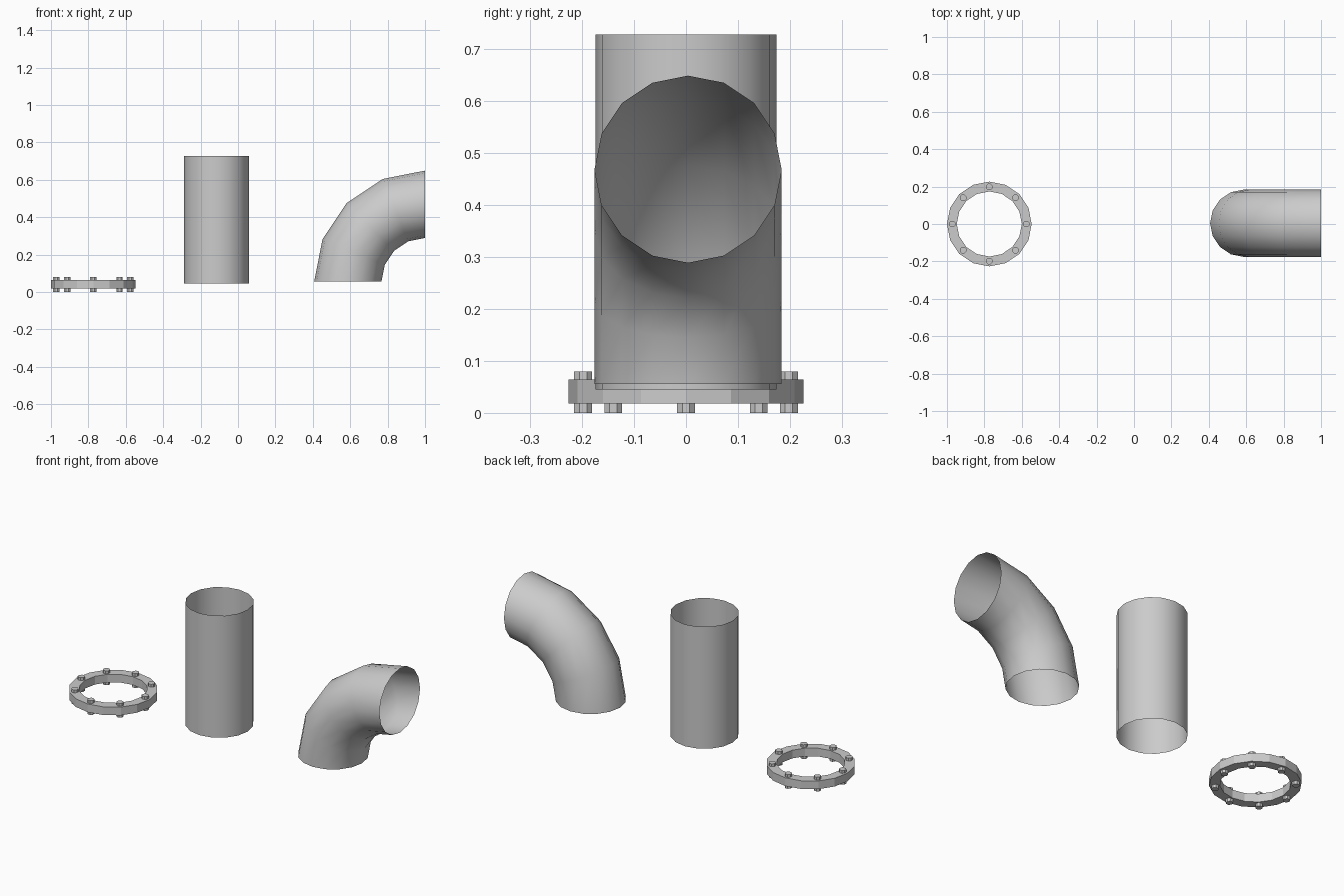
import bpy, bmesh
from math import sin, cos, pi

if "Cube" in bpy.data.objects:
    bpy.data.objects.remove(bpy.data.objects["Cube"])

SIDES = 16


def ring(bm, centre, u, v, r, n=SIDES, turn=0.0):
    """Ring of n vertices around centre in the plane of u and v."""
    out = []
    for i in range(n):
        a = 2 * pi * i / n + turn
        out.append(bm.verts.new([centre[k] + r * (cos(a) * u[k] + sin(a) * v[k])
                                 for k in range(3)]))
    return out


def bridge(bm, a, b):
    n = len(a)
    for i in range(n):
        j = (i + 1) % n
        bm.faces.new((a[i], a[j], b[j], b[i]))


def finish(bm, name, smooth=False):
    mesh = bpy.data.meshes.new(name)
    for f in bm.faces:
        f.smooth = smooth
    bm.to_mesh(mesh)
    bm.free()
    ob = bpy.data.objects.new(name, mesh)
    bpy.context.collection.objects.link(ob)
    return ob


X, Y = (1, 0, 0), (0, 1, 0)

# Flange: flat faceted washer-shaped ring
FX, FR, FI = -0.7735, 0.2265, 0.174
bm = bmesh.new()
loops = [ring(bm, (FX, 0, z), X, Y, r)
         for r, z in ((FR, 0.018), (FR, 0.064), (FI, 0.064), (FI, 0.018))]
for k in range(4):
    bridge(bm, loops[k], loops[(k + 1) % 4])
finish(bm, "flange_ring")

# Eight bolts passing through the flange
for i in range(8):
    a = i * pi / 4
    bm = bmesh.new()
    c = (FX + 0.198 * cos(a), 0.198 * sin(a))
    lo = ring(bm, (*c, 0.0), X, Y, 0.0187, 8, pi / 8)
    hi = ring(bm, (*c, 0.08), X, Y, 0.0187, 8, pi / 8)
    bridge(bm, lo, hi)
    bm.faces.new(lo[::-1])
    bm.faces.new(hi)
    finish(bm, f"flange_bolt_{i + 1}")

# Straight pipe: open thin tube
bm = bmesh.new()
bridge(bm, ring(bm, (-0.115, 0, 0.045), X, Y, 0.1745),
       ring(bm, (-0.115, 0, 0.728), X, Y, 0.1745))
finish(bm, "straight_pipe", True)

# Elbow pipe: open tube swept a quarter turn in four steps
bm = bmesh.new()
BEND, CX, CZ = 0.413, 1.0, 0.056
prev = None
for k in range(5):
    t = k * pi / 8
    out = (cos(t), 0, -sin(t))
    cur = ring(bm, (CX - BEND * cos(t), 0.004, CZ + BEND * sin(t)), out, Y, 0.18)
    if prev:
        bridge(bm, prev, cur)
    prev = cur
finish(bm, "elbow_pipe", True)
